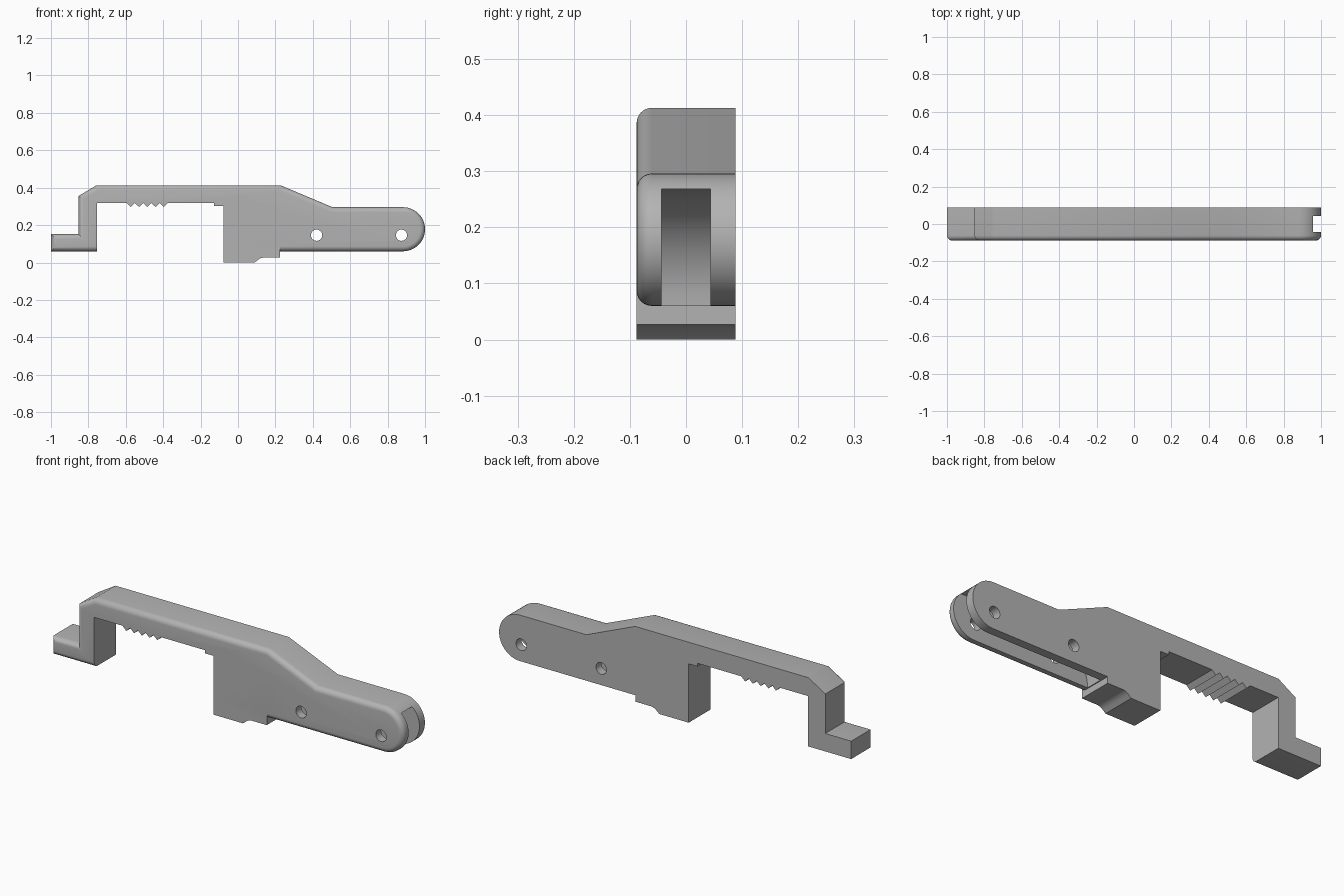
import bpy, bmesh
from math import sin, cos, pi

cube = bpy.data.objects.get("Cube")
if cube:
    bpy.data.objects.remove(cube, do_unlink=True)

HALF = 0.088     # half thickness of the whole part
LOW = 0.06       # underside of arm and foot
TIP = (0.882, 0.178)
TIP_R = 0.118

grey = bpy.data.materials.new("plain grey")
grey.use_nodes = True
grey.diffuse_color = (0.45, 0.45, 0.45, 1)
grey.node_tree.nodes["Principled BSDF"].inputs["Base Color"].default_value = (0.45, 0.45, 0.45, 1)


def arc(cx, cz, r, start, end, steps):
    """Points on an arc in the xz plane."""
    angles = [start + (end - start) * i / steps for i in range(steps + 1)]
    return [(cx + r * cos(a), cz + r * sin(a)) for a in angles]


def extrude(name, profile, half, rounded=0, radius=0.027):
    """Extrude an xz profile along y; round the first `rounded` front edges."""
    bm = bmesh.new()
    front = [bm.verts.new((x, -half, z)) for x, z in profile]
    back = [bm.verts.new((x, half, z)) for x, z in profile]
    bm.faces.new(front)
    bm.faces.new(back[::-1])
    n = len(profile)
    for i in range(n):
        j = (i + 1) % n
        bm.faces.new((front[i], back[i], back[j], front[j]))
    bmesh.ops.recalc_face_normals(bm, faces=bm.faces)
    if rounded:
        edges = [bm.edges.get((front[i], front[i + 1])) for i in range(rounded)]
        bmesh.ops.bevel(bm, geom=edges, offset=radius, segments=6,
                        profile=0.5, affect='EDGES', clamp_overlap=False)
    mesh = bpy.data.meshes.new(name)
    bm.to_mesh(mesh)
    bm.free()
    mesh.materials.append(grey)
    obj = bpy.data.objects.new(name, mesh)
    bpy.context.collection.objects.link(obj)
    return obj


def combine(target, other, operation):
    """Apply a boolean and discard the helper."""
    other.hide_render = True
    mod = target.modifiers.new(operation.lower(), 'BOOLEAN')
    mod.operation = operation
    mod.solver = 'EXACT'
    mod.object = other
    bpy.context.view_layer.objects.active = target
    bpy.ops.object.modifier_apply(modifier=mod.name)
    bpy.data.objects.remove(other, do_unlink=True)


# Outer contour: foot, post, sloping back and round tip, all softened in front
outer = [(-0.755, LOW), (-1, LOW), (-1, 0.152), (-0.853, 0.152), (-0.853, 0.355),
         (-0.757, 0.413), (0.227, 0.413), (0.505, TIP[1] + TIP_R)]
outer += arc(*TIP, TIP_R, pi / 2, -pi / 2, 24)
outer.append((-0.05, LOW))

# Underside of the bridge with five gripping teeth
inner = [(-0.05, 0.318)]
pitch = 0.044
for i in range(5):
    right = -0.375 - i * pitch
    inner += [(right, 0.318), (right - pitch / 2, 0.297)]
inner += [(-0.375 - 5 * pitch, 0.318), (-0.755, 0.318)]
body = extrude("clamp_body", outer + inner, HALF, rounded=len(outer) - 1)

# Square-edged jaw block with its small step and curved lower lip
jaw = [(-0.077, 0), (0.09, 0), (0.105, 0.013), (0.117, 0.022), (0.135, 0.027),
       (0.225, 0.027), (0.225, 0.3), (-0.04, 0.35), (-0.127, 0.35),
       (-0.127, 0.302), (-0.077, 0.302)]
combine(body, extrude("jaw_block", jaw, HALF), 'UNION')

# Slot along the arm, open below and at the tip, with a curved inner end
slot = [(1.1, 0.04), (1.1, 0.268)] + arc(0.438, LOW, 0.208, pi / 2, pi, 16) + [(0.23, 0.04)]
combine(body, extrude("slot_cutter", slot, 0.044), 'DIFFERENCE')

# Two pin holes through the arm
for x in (0.42, 0.874):
    hole = arc(x, 0.146, 0.03, 0, 2 * pi, 28)[:-1]
    combine(body, extrude("pin_hole_cutter", hole, 0.2), 'DIFFERENCE')

bpy.ops.object.select_all(action='DESELECT')
body.select_set(True)
bpy.context.view_layer.objects.active = body
bpy.ops.object.shade_smooth_by_angle(angle=pi / 7)
